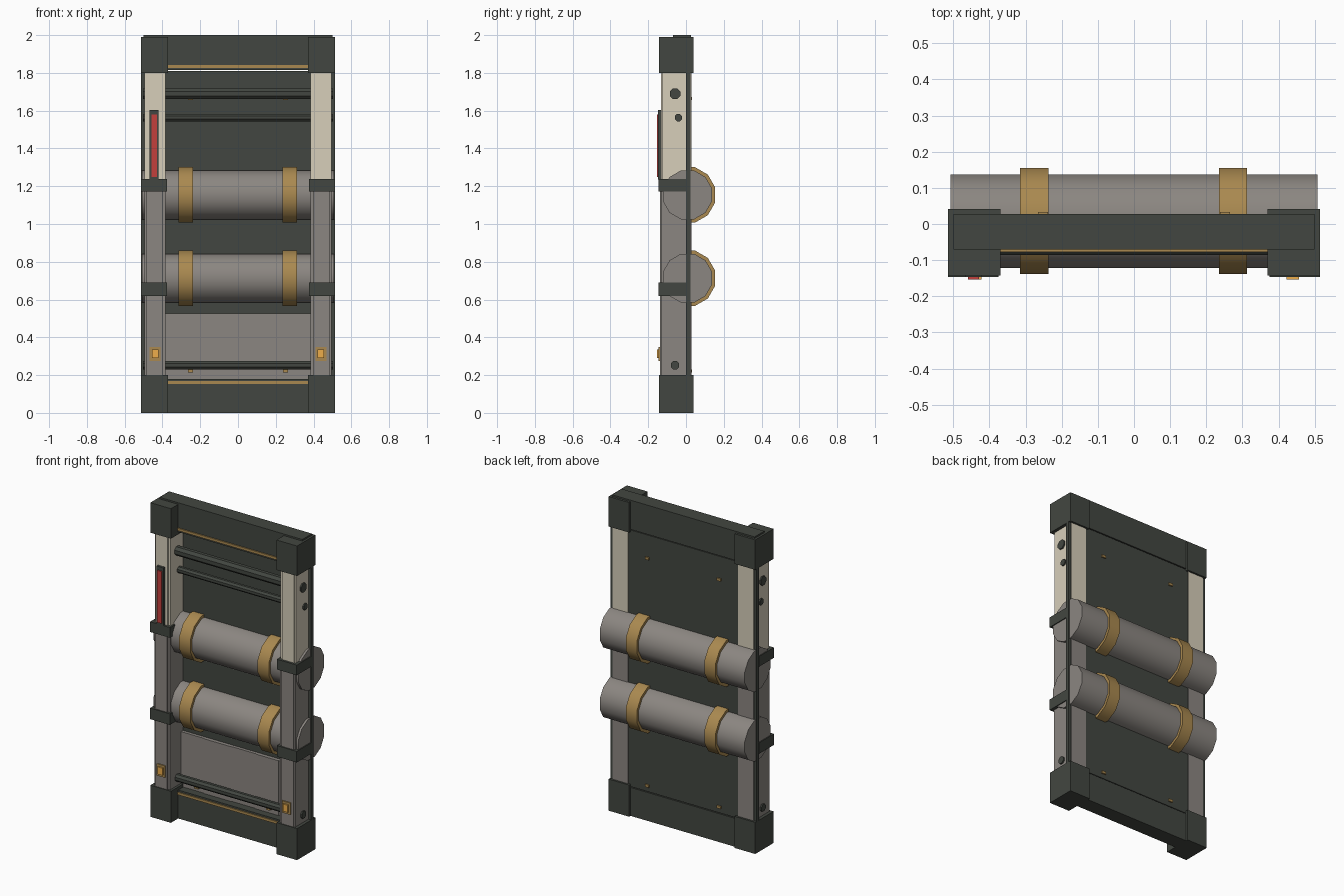
import bpy
from math import pi

if "Cube" in bpy.data.objects:
    bpy.data.objects.remove(bpy.data.objects["Cube"])


def material(name, rgb):
    m = bpy.data.materials.new(name)
    m.diffuse_color = (*rgb, 1)
    m.use_nodes = True
    m.node_tree.nodes["Principled BSDF"].inputs["Base Color"].default_value = m.diffuse_color
    return m


DARK = material("dark_metal", (0.055, 0.062, 0.052))
CREAM = material("cream_paint", (0.68, 0.62, 0.49))
GREY = material("warm_grey", (0.26, 0.24, 0.22))
GOLD = material("brass", (0.40, 0.25, 0.08))
RED = material("red_glass", (0.55, 0.05, 0.045))
AMBER = material("amber_light", (0.85, 0.42, 0.07))


def box(name, x, y, z, mat):
    """Box from (min, max) ranges on each axis."""
    bpy.ops.mesh.primitive_cube_add(size=1, location=[(a + b) / 2 for a, b in (x, y, z)])
    o = bpy.context.object
    o.name = name
    o.scale = [b - a for a, b in (x, y, z)]
    bpy.ops.object.transform_apply(location=False, rotation=False, scale=True)
    o.data.materials.append(mat)
    return o


def pair(name, x, y, z, mat):
    """Box on the right and its mirror image on the left."""
    box(name + "_right", x, y, z, mat)
    box(name + "_left", (-x[1], -x[0]), y, z, mat)


def rod(name, x, y, z, r, sides, mat, turn=0.0):
    """Cylinder lying along x, with smooth sides."""
    bpy.ops.mesh.primitive_cylinder_add(
        vertices=sides, radius=r, depth=x[1] - x[0],
        location=((x[0] + x[1]) / 2, y, z), rotation=(0, pi / 2, 0))
    o = bpy.context.object
    o.name = name
    bpy.ops.object.transform_apply(location=False, rotation=True, scale=False)
    o.rotation_euler.x = turn
    o.data.materials.append(mat)
    bpy.ops.object.shade_smooth_by_angle(angle=pi / 5)
    return o


# Back panel and the top and bottom beams with brass trims
box("back_panel", (-0.513, 0.513), (0, 0.025), (0.185, 1.81), DARK)
box("top_beam", (-0.5, 0.5), (-0.07, 0.027), (1.815, 2.0), DARK)
box("bottom_beam", (-0.5, 0.5), (-0.07, 0.027), (0, 0.18), DARK)
box("top_trim", (-0.38, 0.38), (-0.077, -0.065), (1.826, 1.842), GOLD)
box("bottom_trim", (-0.38, 0.38), (-0.077, -0.065), (0.153, 0.169), GOLD)

# Corner blocks
for label, z in (("bottom", (0, 0.2)), ("top", (1.8, 1.99))):
    pair(label + "_corner", (0.37, 0.514), (-0.143, 0.041), z, DARK)

# Two-tone posts with front cover plates
pair("lower_post", (0.385, 0.494), (-0.13, 0.029), (0.19, 1.2), GREY)
pair("upper_post", (0.385, 0.494), (-0.125, 0.029), (1.2, 1.81), CREAM)
pair("lower_post_plate", (0.4, 0.485), (-0.138, -0.125), (0.19, 1.2), GREY)
pair("upper_post_plate", (0.4, 0.485), (-0.132, -0.12), (1.2, 1.81), CREAM)

# Bands around the posts
for label, z in (("lower", (0.62, 0.69)), ("upper", (1.172, 1.237))):
    pair(label + "_post_band", (0.375, 0.514), (-0.146, 0.005), z, DARK)

# Two large tanks with brass straps
for label, z in (("lower", 0.713), ("upper", 1.154)):
    rod(label + "_tank", (-0.508, 0.508), 0.008, z, 0.134, 12, GREY, pi / 12)
    for side, x in (("left", -0.276), ("right", 0.274)):
        rod(f"{label}_tank_strap_{side}", (x - 0.039, x + 0.039), 0.008, z,
            0.152, 12, GOLD, pi / 12)

# Cross rods whose ends show outside the posts
rod("top_rod", (-0.503, 0.503), -0.058, 1.69, 0.03, 8, DARK, pi / 8)
rod("middle_rod", (-0.503, 0.503), -0.04, 1.563, 0.021, 8, DARK, pi / 8)
rod("bottom_rod", (-0.503, 0.503), -0.058, 0.252, 0.024, 8, DARK, pi / 8)

# Brass pegs through the back panel below the rods
for label, z in (("upper", 1.664), ("lower", 0.223)):
    pair(label + "_peg", (0.238, 0.265), (-0.06, 0.033), (z - 0.008, z + 0.008), GOLD)

# Row of grey boards across the lower bay, at alternating depths
board_edges = (-0.386, -0.22, -0.03, 0.14, 0.3, 0.386)
for i, (a, b) in enumerate(zip(board_edges, board_edges[1:])):
    front = -0.02 - 0.004 * (i % 2)
    box(f"lower_board_{i + 1}", (a, b), (front, 0.002), (0.18, 0.527), GREY)

# Red gauge on the left post
box("gauge_frame", (-0.468, -0.42), (-0.147, -0.12), (1.235, 1.603), DARK)
box("gauge_glass", (-0.459, -0.429), (-0.154, -0.14), (1.25, 1.58), RED)

# Amber lamps low on both posts
pair("lamp_frame", (0.41, 0.468), (-0.145, -0.13), (0.275, 0.35), GOLD)
pair("lamp_glass", (0.422, 0.456), (-0.154, -0.14), (0.29, 0.336), AMBER)
